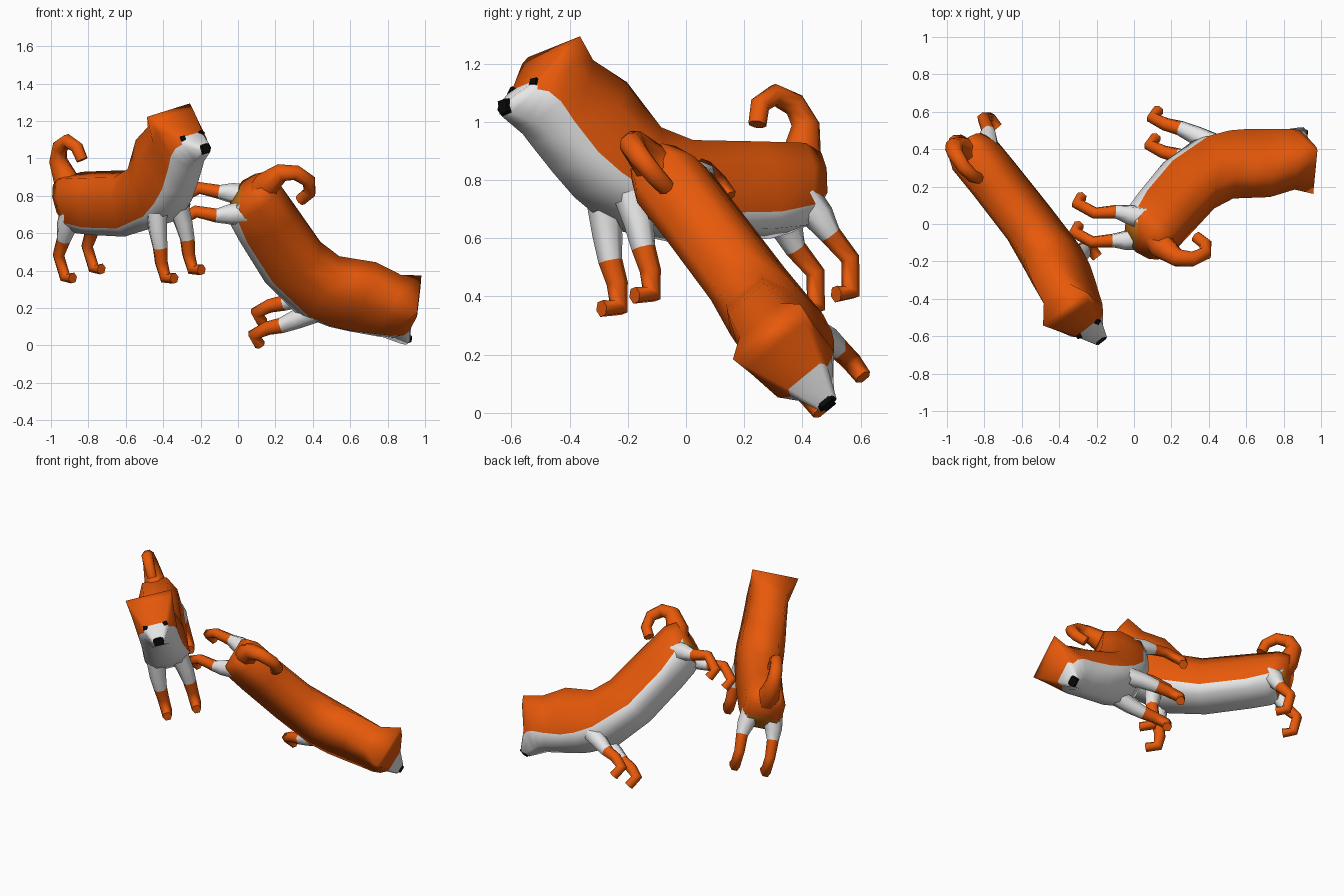
import bpy, bmesh, math
from mathutils import Vector, Matrix

if "Cube" in bpy.data.objects:
    bpy.data.objects.remove(bpy.data.objects["Cube"])

# Colours
def material(name, rgb):
    m = bpy.data.materials.new(name)
    m.diffuse_color = (*rgb, 1)
    m.use_nodes = True
    m.node_tree.nodes["Principled BSDF"].inputs["Base Color"].default_value = m.diffuse_color
    return m

MATS = [material("orange fur", (0.80, 0.100, 0.003)),
        material("white fur", (0.80, 0.80, 0.80)),
        material("ochre rump", (0.62, 0.18, 0.005)),
        material("black", (0.003, 0.003, 0.003))]
ORANGE, WHITE, OCHRE, BLACK = range(4)


def finish(name, bm, matrix, smooth=80):
    bmesh.ops.recalc_face_normals(bm, faces=bm.faces)
    me = bpy.data.meshes.new(name)
    bm.to_mesh(me)
    bm.free()
    for m in MATS:
        me.materials.append(m)
    ob = bpy.data.objects.new(name, me)
    bpy.context.collection.objects.link(ob)
    ob.matrix_world = matrix
    bpy.ops.object.select_all(action='DESELECT')
    ob.select_set(True)
    bpy.context.view_layer.objects.active = ob
    if smooth:
        bpy.ops.object.shade_smooth_by_angle(angle=math.radians(smooth))


def loft(bm, rings, colour, cap_start, cap_end):
    """Skin rings of points; colour(segment, side) gives the material."""
    vs = [[bm.verts.new(p) for p in r] for r in rings]
    n = len(vs[0])
    for s in range(len(vs) - 1):
        for i in range(n):
            j = (i + 1) % n
            f = bm.faces.new((vs[s][i], vs[s][j], vs[s + 1][j], vs[s + 1][i]))
            f.material_index = colour(s, i)
    for ring, cap in ((vs[0], cap_start), (vs[-1], cap_end)):
        for k in range(n // 2 - 1):
            f = bm.faces.new((ring[k], ring[k + 1], ring[n - 2 - k], ring[n - 1 - k]))
            f.material_index = cap[k]


def tube(name, path, matrix, colours, sides=8):
    """Tube through (forward, side, up, radius) points."""
    pts = [Vector(p[:3]) for p in path]
    rings = []
    for k, p in enumerate(pts):
        t = (pts[min(k + 1, len(pts) - 1)] - pts[max(k - 1, 0)]).normalized()
        v = t.cross(Vector((0, 1, 0))).normalized()
        w = v.cross(t)
        rings.append([p + path[k][3] * (math.cos(q) * v + math.sin(q) * w)
                      for q in (2 * math.pi * (i + 0.5) / sides for i in range(sides))])
    bm = bmesh.new()
    loft(bm, rings, lambda s, i: colours[s], [colours[0]] * sides, [colours[-1]] * sides)
    finish(name, bm, matrix)


def plate(name, centre, size, pitch, yaw, matrix):
    bm = bmesh.new()
    rot = Matrix.Rotation(yaw, 4, 'Z') @ Matrix.Rotation(pitch, 4, 'Y')
    bmesh.ops.create_cube(bm, size=1, matrix=Matrix.Translation(centre) @ rot
                          @ Matrix.Diagonal((*size, 1)))
    for f in bm.faces:
        f.material_index = BLACK
    finish(name, bm, matrix, 0)


# Body sections, rump to nose: top, colour line, bottom as (forward, up, half width)
# The ninth section flares at the top into the ears
SECTIONS = [
    ((-.01, .53, .07), (.015, .385, .10), (.08, .28, .075)),
    ((.06, .565, .08), (.10, .335, .13), (.13, .27, .09)),
    ((.25, .57, .08), (.25, .31, .128), (.25, .26, .09)),
    ((.55, .575, .08), (.55, .305, .13), (.55, .25, .09)),
    ((.68, .62, .08), (.82, .375, .145), (.82, .30, .09)),
    ((.74, .70, .08), (.93, .445, .14), (.98, .41, .075)),
    ((.80, .78, .08), (1.01, .52, .13), (1.065, .495, .065)),
    ((.94, .855, .09), (1.09, .63, .125), (1.145, .59, .06)),
    ((1.03, .925, .15), (1.135, .70, .125), (1.18, .63, .055)),
    ((1.08, .895, .125), (1.17, .74, .11), (1.205, .645, .05)),
    ((1.185, .79, .07), (1.195, .755, .08), (1.235, .66, .04)),
    ((1.28, .735, .03), (1.29, .71, .035), (1.28, .685, .028)),
]


def body_ring(top, mid, bot):
    (ta, tc, tw), (ma, mc, mw), (ba, bc, bw) = top, mid, bot
    ua, uc = ta + (ma - ta) * .4, tc + (mc - tc) * .4
    uw = (tw + mw) / 2 if tw > mw else mw * .97
    half = [(ta, tw, tc), (ua, uw, uc), (ma, mw, mc), (ba, bw, bc)]
    return half + [(a, -w, c) for a, w, c in reversed(half)]


def dog(label, forward, left, origin, eyes):
    f = Vector(forward).normalized()
    l = Vector(left)
    l = (l - f * l.dot(f)).normalized()
    u = f.cross(l)
    mat = Matrix((f, l, u)).transposed().to_4x4()
    mat.translation = origin

    # Body, neck, head and ears: white below the colour line and on the muzzle
    bm = bmesh.new()
    loft(bm, [body_ring(*s) for s in SECTIONS],
         lambda s, i: WHITE if s == 10 or i in (2, 3, 4) else ORANGE,
         (ORANGE, ORANGE, OCHRE), (BLACK,) * 3)
    finish(label + "_body", bm, mat)

    # Curled tail
    tube(label + "_tail", [(.08, 0, .48, .085), (.02, 0, .54, .07), (-.015, 0, .65, .05),
                           (.02, 0, .72, .042), (.10, 0, .755, .038), (.17, 0, .72, .035),
                           (.195, 0, .65, .032)], mat, [ORANGE] * 6)

    # Nose
    plate(label + "_nose", (1.283, 0, .714), (.022, .044, .046), 0, 0, mat)

    for side, s in (("left", 1), ("right", -1)):
        # Eyes and legs
        if eyes:
            plate(f"{label}_{side}_eye", (1.188, s * .063, .78), (.028, .026, .026),
                  math.radians(-35), s * math.radians(20), mat)
        tube(f"{label}_{side}_hind_leg",
             [(.10, s * .07, .37, .065), (.06, s * .09, .30, .055), (.03, s * .10, .235, .038),
              (-.04, s * .10, .15, .033), (-.02, s * .10, .03, .033), (.045, s * .10, .025, .03)],
             mat, [WHITE, WHITE, ORANGE, ORANGE, ORANGE], 6)
        tube(f"{label}_{side}_front_leg",
             [(.855, s * .075, .38, .06), (.85, s * .09, .28, .052), (.85, s * .095, .19, .042),
              (.835, s * .095, .11, .037), (.845, s * .095, .025, .035), (.92, s * .095, .022, .03)],
             mat, [WHITE, WHITE, ORANGE, ORANGE, ORANGE], 6)


# Standing dog, and a second dog diving head down with its eyes shut
dog("standing_dog", (.615, -.788, 0), (.755, .61, .24), (-.83, .495, .36), True)
dog("diving_dog", (.468, .525, -.695), (.07, .766, .638), (-.33, .055, .702), False)
